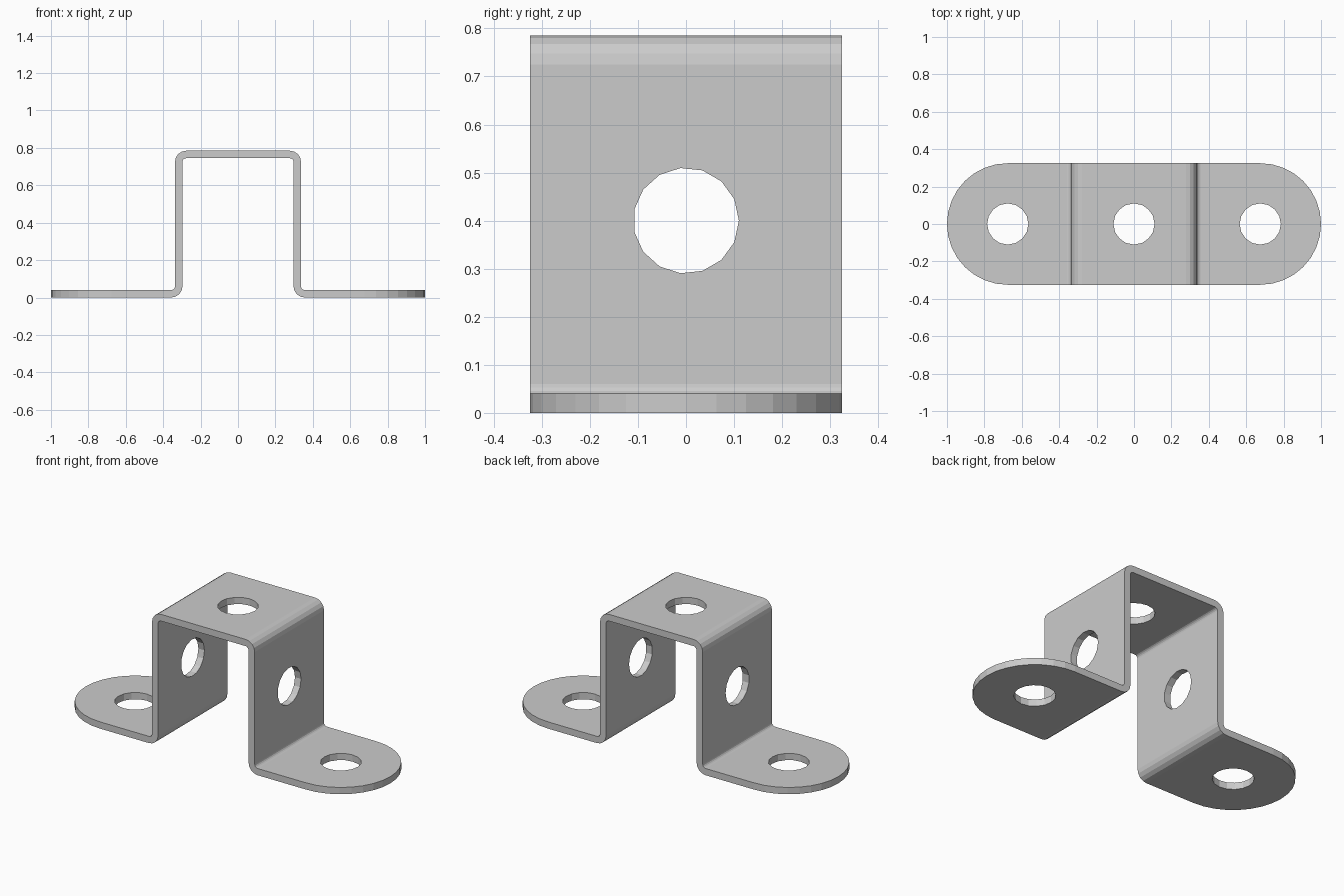
import bpy, bmesh
from math import cos, sin, pi, radians
from mathutils import Matrix

if "Cube" in bpy.data.objects:
    bpy.data.objects.remove(bpy.data.objects["Cube"])

T = 0.04        # sheet thickness
HALF_W = 0.325  # half of the strip width
BEND = 0.04     # bend radius on the sheet's centre line
HOLE_R = 0.11
TAB_X = 0.675   # centre of the rounded tabs and their holes


def prism(name, points, depth, matrix=Matrix()):
    """Extrude a closed 2D outline by depth, centred on its own plane."""
    bm = bmesh.new()
    face = bm.faces.new([bm.verts.new((u, v, -depth / 2)) for u, v in points])
    top = bmesh.ops.extrude_face_region(bm, geom=[face])["geom"]
    bmesh.ops.translate(bm, vec=(0, 0, depth),
                        verts=[g for g in top if isinstance(g, bmesh.types.BMVert)])
    bmesh.ops.recalc_face_normals(bm, faces=bm.faces)
    bm.transform(matrix)
    mesh = bpy.data.meshes.new(name)
    bm.to_mesh(mesh)
    bm.free()
    obj = bpy.data.objects.new(name, mesh)
    bpy.context.collection.objects.link(obj)
    return obj


def arc(cx, cz, r, start, end, steps):
    angles = [radians(start + (end - start) * i / steps) for i in range(steps + 1)]
    return [(cx + r * cos(a), cz + r * sin(a)) for a in angles]


def sheet_side(d):
    """Right half of one sheet surface, offset d from the centre line."""
    return (arc(0.277, 0.725, BEND + d, 90, 0, 4)
            + arc(0.357, 0.06, BEND - d, 180, 270, 4) + [(1.1, 0.02 + d)])


def boolean(target, cutter, operation):
    mod = target.modifiers.new(cutter.name, "BOOLEAN")
    mod.operation, mod.solver, mod.object = operation, "EXACT", cutter
    bpy.context.view_layer.objects.active = target
    bpy.ops.object.modifier_apply(modifier=mod.name)
    bpy.data.objects.remove(cutter)


# Bent hat-shaped strip
right = sheet_side(T / 2) + sheet_side(-T / 2)[::-1]
n = len(right) // 2
outer, inner = right[:n], right[n:]
flip = lambda pts: [(-x, z) for x, z in reversed(pts)]
outline = flip(outer) + outer + inner + flip(inner)
bracket = prism("bracket", outline, 2 * HALF_W, Matrix.Rotation(pi / 2, 4, "X"))

# Rounded tab ends
stadium = (arc(TAB_X, 0, HALF_W, -90, 90, 16)
           + arc(-TAB_X, 0, HALF_W, 90, 270, 16))
boolean(bracket, prism("tab_rounding", stadium, 4), "INTERSECT")

# Vertical holes through the tabs and the top
for x in (-TAB_X, 0, TAB_X):
    circle = arc(x, 0, HOLE_R, 0, 360, 16)[:-1]
    boolean(bracket, prism("vertical_hole", circle, 4), "DIFFERENCE")

# Side hole through both walls
side = Matrix(((0, 0, 1, 0), (1, 0, 0, 0), (0, 1, 0, 0), (0, 0, 0, 1)))
circle = arc(0, 0.4, HOLE_R, 0, 360, 15)[:-1]
boolean(bracket, prism("side_hole", circle, 1, side), "DIFFERENCE")
